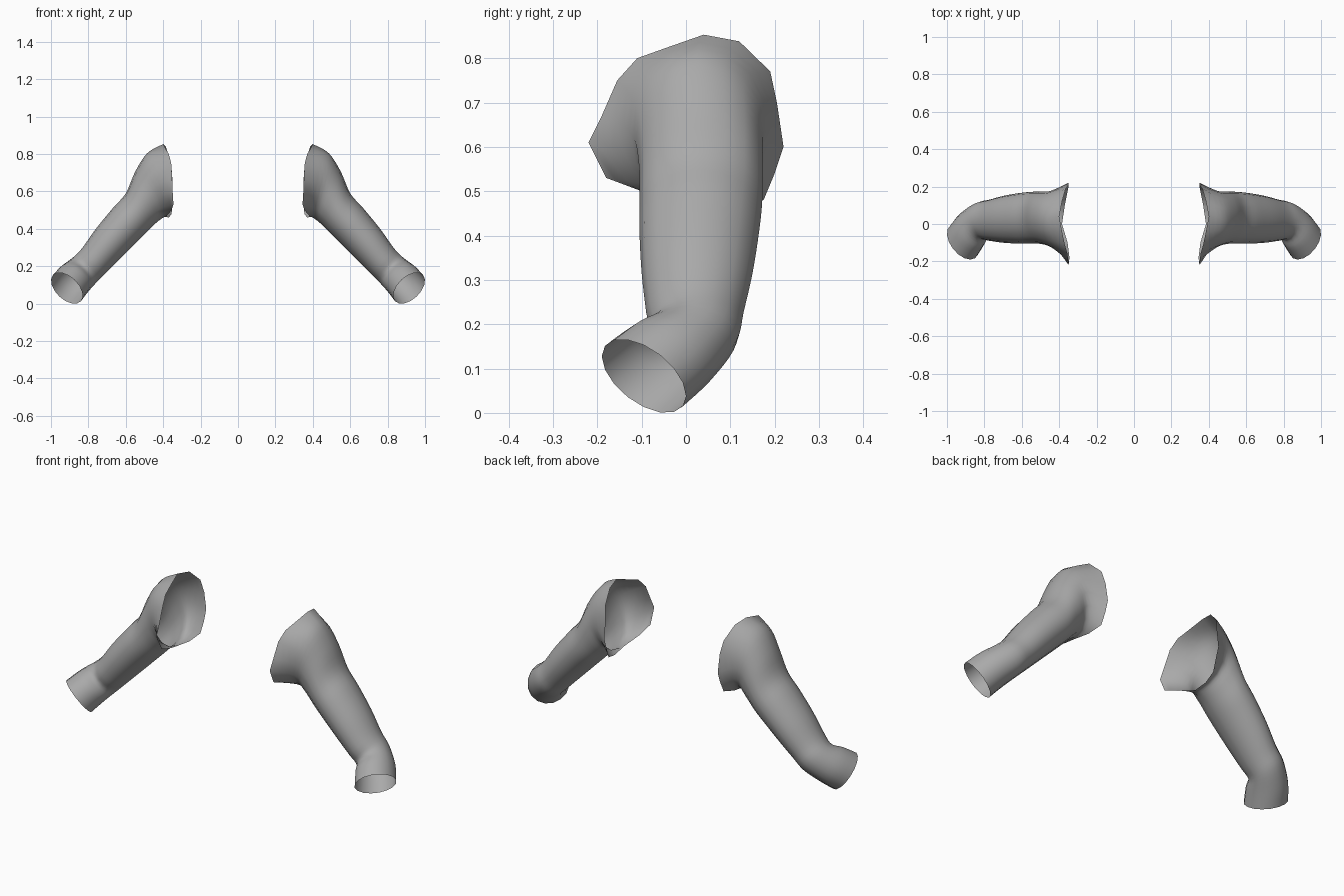
import bpy, bmesh, math
from mathutils import Vector

if "Cube" in bpy.data.objects:
    bpy.data.objects.remove(bpy.data.objects["Cube"])

SIDES = 16
STEPS = 4

cloth = bpy.data.materials.new("grey cloth")
cloth.diffuse_color = (0.40, 0.40, 0.40, 1)
cloth.use_nodes = True
cloth.node_tree.nodes["Principled BSDF"].inputs["Base Color"].default_value = cloth.diffuse_color


def ring(outer, inner, front, back, tilt=0.0):
    """Oval cross-section; tilt swings its front edge back up the arm."""
    cx, cz = (outer[0] + inner[0]) / 2, (outer[1] + inner[1]) / 2
    c = Vector((cx, (front + back) / 2, cz))
    u = Vector((outer[0] - cx, 0, outer[1] - cz))
    v = Vector((-tilt, (front - back) / 2, tilt * 1.12))
    return [c + u * math.cos(a) + v * math.sin(a)
            for a in (2 * math.pi * i / SIDES for i in range(SIDES))]


# ragged, flared shoulder opening: top, front, armpit, back
armhole = [Vector(p) for p in (
    (.40, .04, .853), (.385, -.04, .825), (.37, -.11, .80), (.357, -.155, .75),
    (.352, -.19, .67), (.35, -.22, .61), (.345, -.18, .53), (.355, -.10, .50),
    (.385, .0, .465), (.37, .10, .46), (.355, .175, .48), (.35, .20, .54),
    (.35, .22, .60), (.352, .205, .70), (.365, .19, .77), (.385, .12, .838))]

# shoulder, upper arm, elbow, forearm and cuff
rings = [
    armhole,
    ring((.485, .805), (.40, .46), -.125, .178),
    ring((.55, .705), (.44, .43), -.107, .173),
    ring((.60, .59), (.50, .37), -.105, .172),
    ring((.67, .51), (.56, .31), -.105, .165),
    ring((.76, .40), (.64, .23), -.10, .150),
    ring((.835, .295), (.71, .16), -.09, .130),
    ring((.885, .245), (.76, .11), -.085, .115, .01),
    ring((.945, .20), (.80, .065), -.13, .06, .035),
    ring((.99, .153), (.84, .013), -.19, .0, .04),
]


def spline(a, b, c, d, t):
    return 0.5 * (2 * b + (c - a) * t + (2 * a - 5 * b + 4 * c - d) * t * t
                  + (3 * b - a - 3 * c + d) * t ** 3)


# smooth the rings along the sleeve
loft = []
last = len(rings) - 1
for k in range(last):
    quad = [rings[min(max(k + o, 0), last)] for o in (-1, 0, 1, 2)]
    for s in range(STEPS):
        loft.append([spline(*(q[i] for q in quad), s / STEPS) for i in range(SIDES)])
loft.append(rings[-1])


def sleeve(name, side):
    bm = bmesh.new()
    grid = [[bm.verts.new((p.x * side, p.y, p.z)) for p in r] for r in loft]
    for a, b in zip(grid, grid[1:]):
        for i in range(SIDES):
            j = (i + 1) % SIDES
            face = (a[i], b[i], b[j], a[j])
            bm.faces.new(face if side > 0 else face[::-1])
    # make the walls face outwards
    bm.normal_update()
    mid = sum((v.co for v in grid[16]), Vector()) / SIDES
    probe = grid[16][0].link_faces[0]
    if probe.normal.dot(probe.calc_center_median() - mid) < 0:
        bmesh.ops.reverse_faces(bm, faces=bm.faces[:])
    mesh = bpy.data.meshes.new(name)
    bm.to_mesh(mesh)
    bm.free()
    mesh.materials.append(cloth)
    for p in mesh.polygons:
        p.use_smooth = True
    bpy.context.collection.objects.link(bpy.data.objects.new(name, mesh))


sleeve("right_sleeve", 1)
sleeve("left_sleeve", -1)
